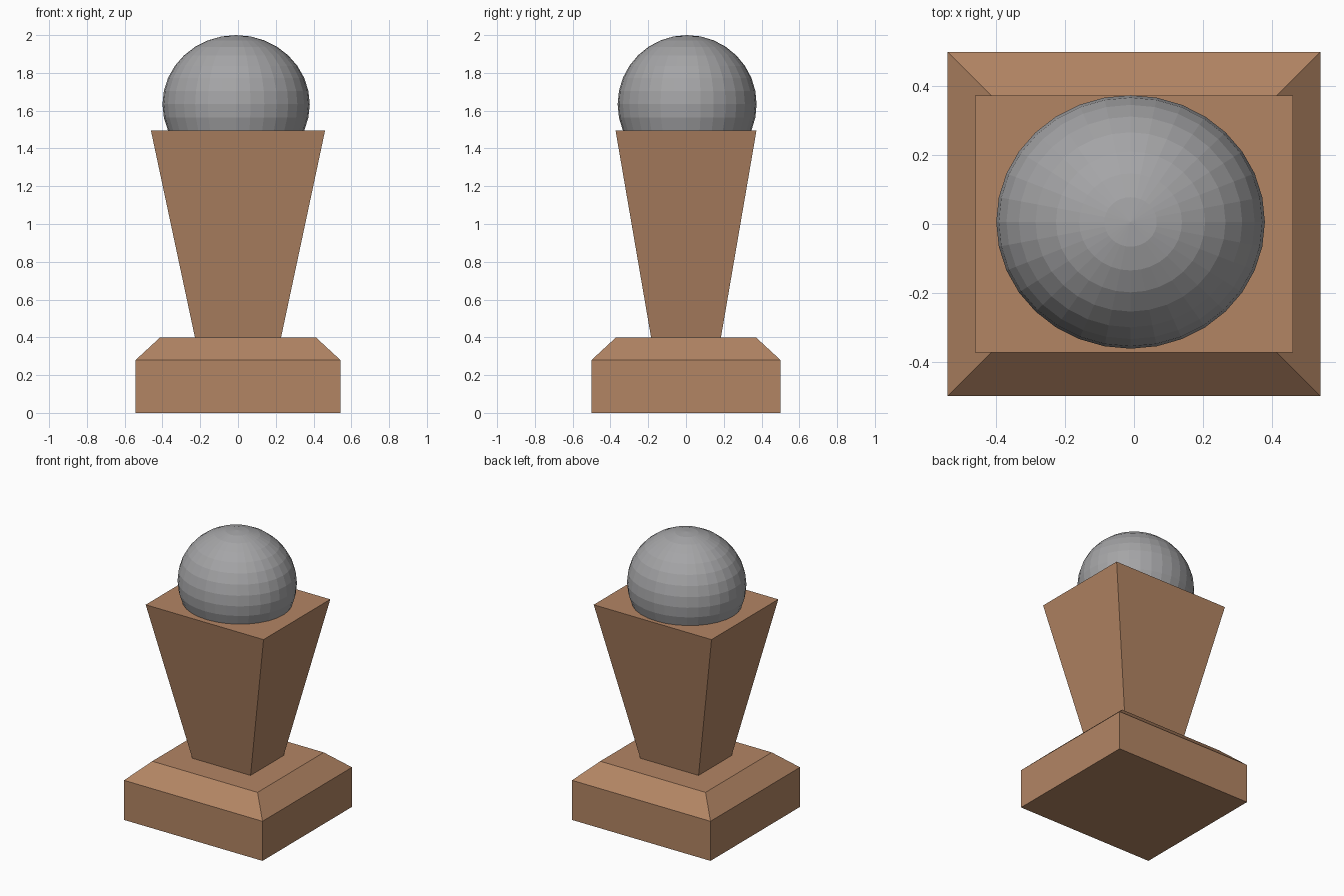
import bpy, bmesh

if "Cube" in bpy.data.objects:
    bpy.data.objects.remove(bpy.data.objects["Cube"])


def material(name, rgb):
    m = bpy.data.materials.new(name)
    m.diffuse_color = (*rgb, 1)
    m.use_nodes = True
    m.node_tree.nodes["Principled BSDF"].inputs["Base Color"].default_value = m.diffuse_color
    return m


def add_object(name, bm, mat):
    bmesh.ops.recalc_face_normals(bm, faces=bm.faces)
    mesh = bpy.data.meshes.new(name)
    bm.to_mesh(mesh)
    bm.free()
    mesh.materials.append(mat)
    ob = bpy.data.objects.new(name, mesh)
    bpy.context.collection.objects.link(ob)
    return ob


def rect_loft(name, sections, mat):
    """Stack of centred rectangles (half_x, half_y, z), joined and capped."""
    bm = bmesh.new()
    rings = [[bm.verts.new((sx * hx, sy * hy, z))
              for sx, sy in ((-1, -1), (1, -1), (1, 1), (-1, 1))]
             for hx, hy, z in sections]
    for a, b in zip(rings, rings[1:]):
        for i in range(4):
            j = (i + 1) % 4
            bm.faces.new((a[i], a[j], b[j], b[i]))
    bm.faces.new(rings[0][::-1])
    bm.faces.new(rings[-1])
    return add_object(name, bm, mat)


brown = material("warm brown", (0.45, 0.235, 0.127))
grey = material("mid grey", (0.375, 0.375, 0.385))

# plinth with bevelled shoulder
rect_loft("base", [(0.542, 0.5, 0), (0.542, 0.5, 0.28), (0.412, 0.37, 0.4)], brown)

# column flaring upwards
rect_loft("column", [(0.228, 0.185, 0.4), (0.461, 0.373, 1.495)], brown)

# slightly squashed ball sunk into the column top
bm = bmesh.new()
bmesh.ops.create_uvsphere(bm, u_segments=32, v_segments=16, radius=1)
bmesh.ops.scale(bm, vec=(0.39, 0.368, 0.366), verts=bm.verts)
bmesh.ops.translate(bm, vec=(-0.01, 0.006, 1.634), verts=bm.verts)
add_object("ball", bm, grey)
